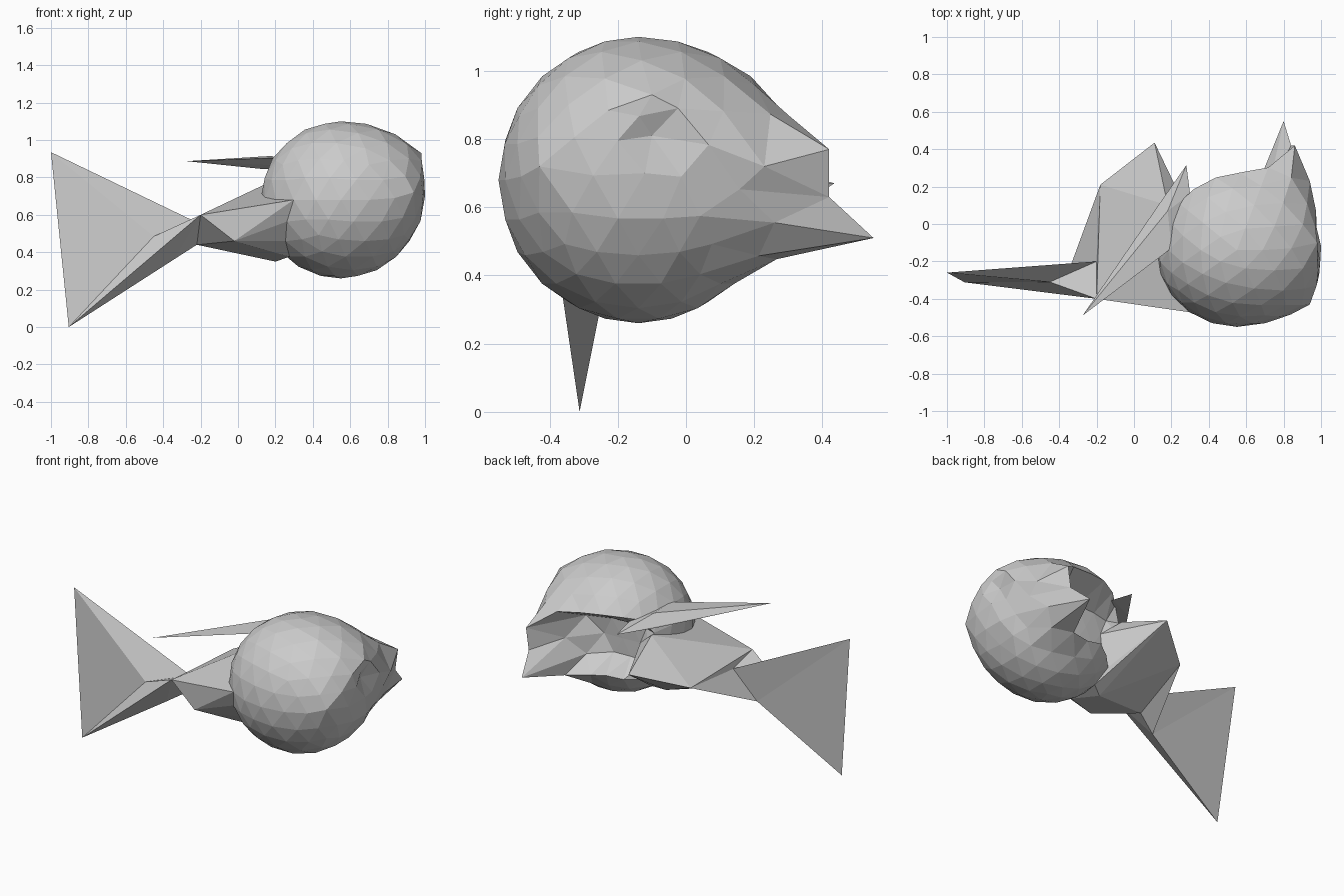
import bpy, bmesh
from mathutils import Vector

cube = bpy.data.objects.get("Cube")
if cube:
    bpy.data.objects.remove(cube)

grey = bpy.data.materials.new("plain_grey")
grey.use_nodes = True
grey.diffuse_color = (0.6, 0.6, 0.6, 1)
grey.node_tree.nodes["Principled BSDF"].inputs["Base Color"].default_value = (0.6, 0.6, 0.6, 1)


def finish(bm, name):
    bmesh.ops.recalc_face_normals(bm, faces=bm.faces[:])
    mesh = bpy.data.meshes.new(name)
    bm.to_mesh(mesh)
    bm.free()
    mesh.materials.append(grey)
    obj = bpy.data.objects.new(name, mesh)
    bpy.context.scene.collection.objects.link(obj)
    return obj


def hull(name, points):
    bm = bmesh.new()
    for p in points:
        bm.verts.new(p)
    result = bmesh.ops.convex_hull(bm, input=bm.verts[:])
    inner = [g for g in result["geom_interior"] if isinstance(g, bmesh.types.BMVert)]
    bmesh.ops.delete(bm, geom=inner, context="VERTS")
    return finish(bm, name)


def sheet(name, faces):
    """Faceted piece from named corner points; shared corners are welded."""
    bm = bmesh.new()
    for face in faces:
        bm.faces.new([bm.verts.new(p) for p in face])
    bmesh.ops.remove_doubles(bm, verts=bm.verts[:], dist=0.0001)
    return finish(bm, name)


# Body: faceted ball, fuller at its upper left and back, with a hollow behind
bm = bmesh.new()
bmesh.ops.create_icosphere(bm, subdivisions=3, radius=1)
centre = Vector((0.55, -0.14, 0.68))
for v in bm.verts:
    u = v.co.copy()
    v.co = centre + Vector((u.x * 0.43, u.y * 0.41, u.z * 0.42))
    if u.x > 0:
        v.co.x += u.x * (0.12 * max(u.z, 0) + 0.07 * abs(u.y))
    if u.y > 0 and u.z > 0.2:
        v.co.y += 0.07 * u.y
    if v.co.y > 0.08 and 0.5 < v.co.z < 0.8 and 0.25 < v.co.x < 0.74:
        v.co.y -= 0.85 * (v.co.y - 0.02)

# Body corners drawn out, each taking its neighbours partly along
pulls = [(0.98, -0.1, 0.93), (0.95, -0.1, 0.81), (0.94, -0.43, 0.72), (1, -0.12, 0.7),
         (0.94, 0.23, 0.72), (0.86, 0.42, 0.77), (0.84, 0.42, 0.63), (0.8, 0.55, 0.51)]
free = list(bm.verts)
pinned = []
for p in pulls:
    target = Vector(p)
    near = min(free, key=lambda v: (v.co - target).length)
    offset = target - near.co
    near.co = target
    free.remove(near)
    pinned.append(near)
    for edge in near.link_edges:
        other = edge.other_vert(near)
        if other not in pinned:
            other.co += offset * 0.25

# Side of the ball that the neck grows from
cap = [v.co.copy() for v in bm.verts if v.co.x < 0.31 and v.co.z < 0.78]
finish(bm, "body")

# Corner points shared by the neck and the tail
neck_front = (-0.2, -0.4, 0.6)
neck_top = (-0.2, -0.2, 0.55)
neck_low = (-0.22, -0.2, 0.44)
flap_low = (-0.345, -0.24, 0.36)
flap_side = (-0.18, 0.21, 0.575)
flap_back = (0.11, 0.435, 0.67)

# Neck: wedge from the ball to the tail root, with a pointed rear flap
hull("neck", cap + [neck_front, neck_top, neck_low, flap_side, flap_back,
                    (-0.02, -0.42, 0.46), (0.2, -0.08, 0.35), (0.18, 0.1, 0.78)])

# Tail: tall fan with a creased front
fan_top, fan_low = (-1, -0.26, 0.935), (-0.905, -0.312, 0)
crease = (-0.45, -0.31, 0.485)
sheet("tail", [
    (fan_top, fan_low, crease), (fan_top, crease, neck_top), (fan_low, neck_front, crease),
    (crease, neck_front, neck_top), (fan_top, flap_low, fan_low), (fan_top, neck_top, flap_low),
    (fan_low, flap_low, neck_front), (flap_low, neck_low, neck_front),
    (flap_low, flap_side, neck_low), (flap_low, neck_top, flap_side)])

# Spike: long thin blade from the upper back
hull("spike", [(-0.275, -0.49, 0.887), (0.18, 0.07, 0.915), (0.28, 0.315, 0.84),
               (0.2, -0.13, 0.905), (0.13, 0.1, 0.845), (0.3, 0.16, 0.86)])
